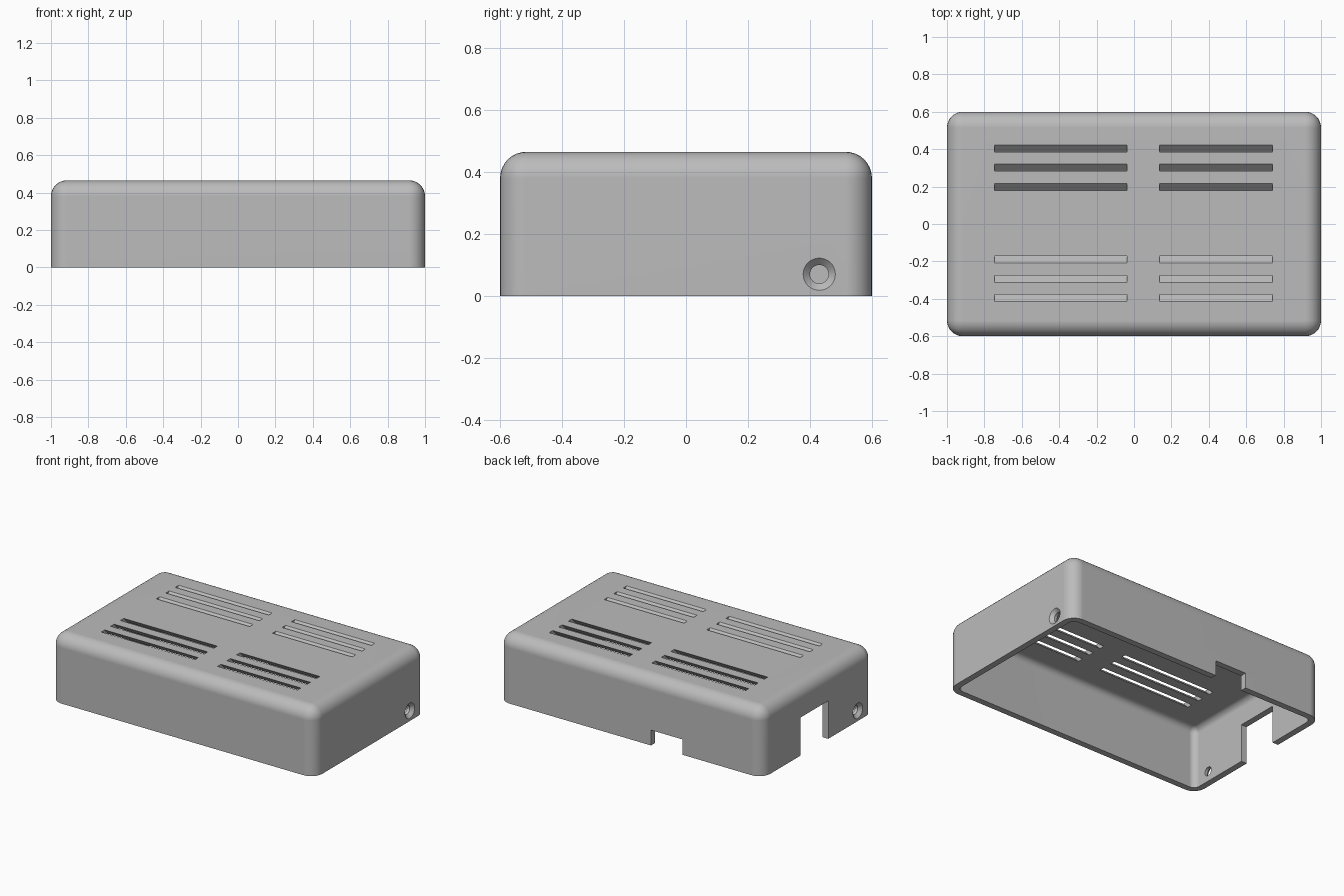
import bpy, bmesh, math
from mathutils import Vector

if "Cube" in bpy.data.objects:
    bpy.data.objects.remove(bpy.data.objects["Cube"])

W, D, H = 2.0, 1.2, 0.465     # outer size
T = 0.043                     # wall thickness
R = 0.085                     # outer corner radius

grey = bpy.data.materials.new("plain grey")
grey.diffuse_color = (0.5, 0.5, 0.5, 1)
grey.use_nodes = True
grey.node_tree.nodes["Principled BSDF"].inputs["Base Color"].default_value = grey.diffuse_color


def finish(bm, name):
    bmesh.ops.recalc_face_normals(bm, faces=bm.faces)
    me = bpy.data.meshes.new(name)
    bm.to_mesh(me)
    bm.free()
    me.materials.append(grey)
    ob = bpy.data.objects.new(name, me)
    bpy.context.collection.objects.link(ob)
    return ob


def rounded_lid(name, w, d, z0, z1, r):
    """Box with rounded upright and top edges and a sharp bottom rim."""
    bm = bmesh.new()
    bmesh.ops.create_cube(bm, size=1)
    for v in bm.verts:
        v.co = Vector((v.co.x * w, v.co.y * d, z1 if v.co.z > 0 else z0))
    edges = [e for e in bm.edges if max(v.co.z for v in e.verts) > z1 - 1e-4]
    bmesh.ops.bevel(bm, geom=edges, offset=r, segments=8, profile=0.5, affect='EDGES')
    return finish(bm, name)


def add_prism(bm, profile, x0, x1):
    """Extrude a y-z outline along x."""
    a = [bm.verts.new((x0, y, z)) for y, z in profile]
    b = [bm.verts.new((x1, y, z)) for y, z in profile]
    bm.faces.new(a)
    bm.faces.new(b[::-1])
    n = len(a)
    for i in range(n):
        j = (i + 1) % n
        bm.faces.new((a[i], b[i], b[j], a[j]))


def add_countersink(bm, side, n=32):
    """Turned screw hole cutter through an end wall (side = +1 or -1)."""
    rings = []
    for x, r in ((0.90, 0.03), (0.978, 0.03), (1.01, 0.062)):
        rings.append([bm.verts.new((side * x,
                                    side * (0.43 + r * math.cos(2 * math.pi * i / n)),
                                    0.07 + r * math.sin(2 * math.pi * i / n)))
                      for i in range(n)])
    for p, q in zip(rings, rings[1:]):
        for i in range(n):
            j = (i + 1) % n
            bm.faces.new((p[i], p[j], q[j], q[i]))
    bm.faces.new(rings[0])
    bm.faces.new(rings[-1])


cover = rounded_lid("cover", W, D, 0, H, R)
cutters = [rounded_lid("cavity_cutter", W - 2 * T, D - 2 * T, -0.1, H - T, R - T)]

# slanted vent slots, leaning towards the middle as they go down
bm = bmesh.new()
for y in (0.404, 0.302, 0.198, -0.19, -0.294, -0.396):
    s = math.copysign(1, y)
    h = 0.0185
    up, down = 0.02, 0.09
    outline = [(y - h + s * up, H + up), (y + h + s * up, H + up),
               (y + h - s * down, H - down), (y - h - s * down, H - down)]
    for x0, x1 in ((-0.745, -0.037), (0.135, 0.74)):
        add_prism(bm, outline, x0, x1)
cutters.append(finish(bm, "vent_cutter"))

# tall opening in the left end, low opening in the back
bm = bmesh.new()
add_prism(bm, [(-0.11, -0.05), (0.19, -0.05), (0.19, 0.26), (-0.11, 0.26)], -1.1, -0.9)
add_prism(bm, [(0.5, -0.05), (0.7, -0.05), (0.7, 0.105), (0.5, 0.105)], -0.395, -0.155)
cutters.append(finish(bm, "opening_cutter"))

# one screw hole in each end wall
bm = bmesh.new()
for side in (1, -1):
    add_countersink(bm, side)
cutters.append(finish(bm, "screw_hole_cutter"))

# cut the cover, then drop the cutters
bpy.context.view_layer.objects.active = cover
cover.select_set(True)
for c in cutters:
    c.hide_render = True
    m = cover.modifiers.new(c.name, 'BOOLEAN')
    m.operation = 'DIFFERENCE'
    m.solver = 'EXACT'
    m.object = c
    bpy.ops.object.modifier_apply(modifier=m.name)
for c in cutters:
    bpy.data.objects.remove(c)

# smooth rounded edges with flat large faces
bpy.ops.object.select_all(action='DESELECT')
cover.select_set(True)
bpy.ops.object.shade_smooth_by_angle(angle=math.radians(30))
wn = cover.modifiers.new("even_shading", 'WEIGHTED_NORMAL')
wn.keep_sharp = True
